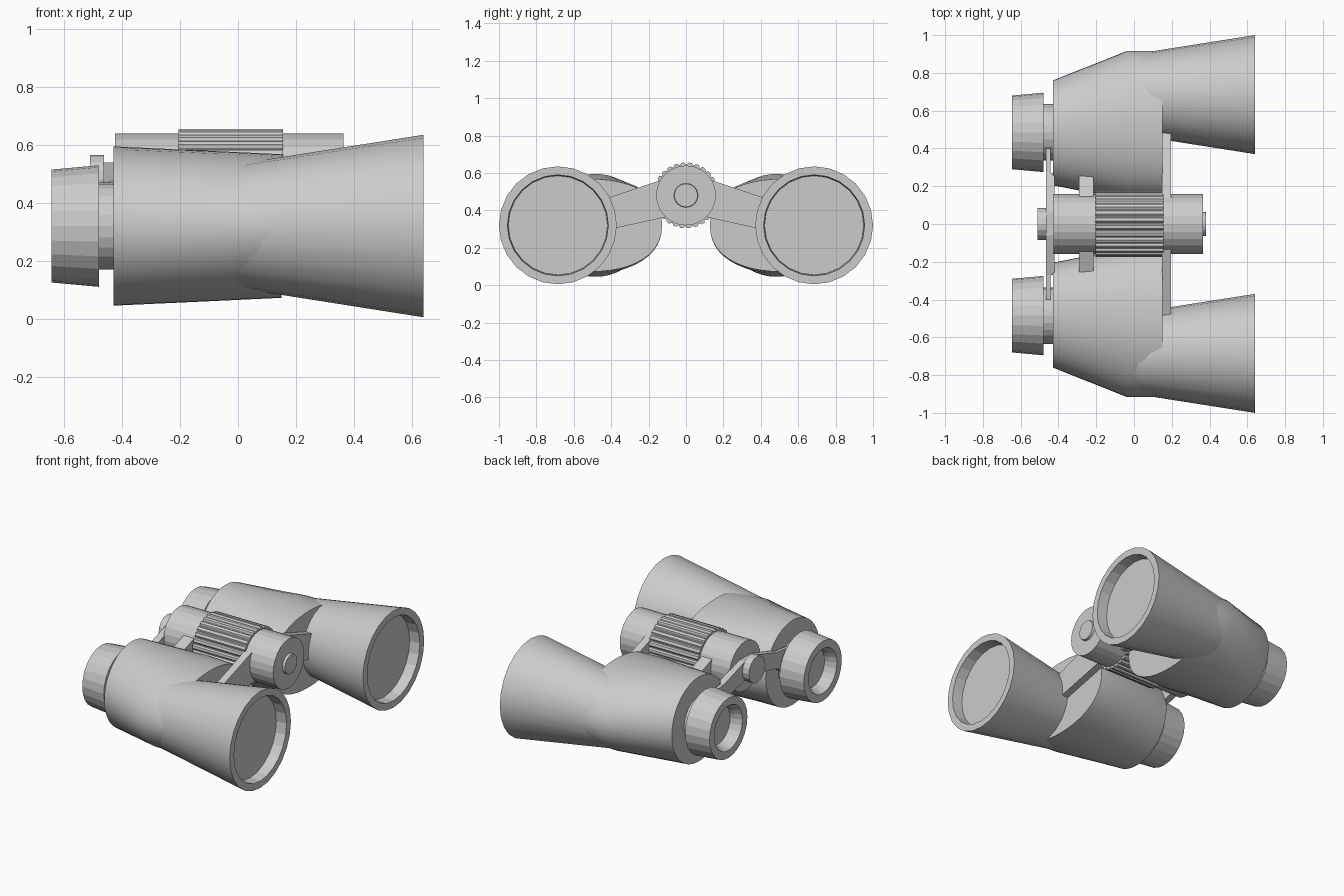
import bpy, bmesh
from math import sin, cos, pi, radians

if "Cube" in bpy.data.objects:
    bpy.data.objects.remove(bpy.data.objects["Cube"])

ZC = 0.32      # height of the optical axes
ZH = 0.48      # height of the central hinge


def finish(name, bm, mirror=False, smooth=None):
    bmesh.ops.recalc_face_normals(bm, faces=bm.faces)
    me = bpy.data.meshes.new(name)
    bm.to_mesh(me)
    bm.free()
    ob = bpy.data.objects.new(name, me)
    bpy.context.collection.objects.link(ob)
    if mirror:
        m = ob.modifiers.new("Mirror", 'MIRROR')
        m.use_axis = (False, True, False)
        m.use_mirror_merge = False
    return ob


def loft(name, sections, mirror=False, smooth=()):
    """Skin closed rings of points; bands listed in smooth get smooth shading."""
    bm = bmesh.new()
    rings = [[bm.verts.new(p) for p in s] for s in sections]
    for k, (a, b) in enumerate(zip(rings, rings[1:])):
        for i in range(len(a)):
            j = (i + 1) % len(a)
            f = bm.faces.new((a[i], a[j], b[j], b[i]))
            f.smooth = k in smooth
    bm.faces.new(rings[0])
    bm.faces.new(rings[-1])
    return finish(name, bm, mirror)


def circle(x, r, y, z, n=24):
    return [(x, y + r * cos(2 * pi * i / n), z + r * sin(2 * pi * i / n)) for i in range(n)]


def lathe(name, profile, y, z, mirror=False, smooth=(), n=24):
    return loft(name, [circle(x, r, y, z, n) for x, r in profile], mirror, smooth)


def plate(name, x0, x1, outline, mirror=True):
    """Flat plate with a y-z outline, thick along x."""
    return loft(name, [[(x, y, z) for y, z in outline] for x in (x0, x1)], mirror)


def oval(x, y0, y1, rz, blunt, n=48):
    """Housing section, with a blunter inner side."""
    yc, ry, pts = (y0 + y1) / 2, (y1 - y0) / 2, []
    for i in range(n):
        c, s = cos(2 * pi * i / n), sin(2 * pi * i / n)
        e = 2 / blunt if c < 0 else 1
        sy = abs(c) ** e * (1 if c > 0 else -1)
        sz = abs(s) ** e * (1 if s > 0 else -1)
        pts.append((x, yc + ry * sy, ZC + rz * sz))
    return pts


# Prism housings
loft("prism_housing", [oval(-0.43, 0.205, 0.76, 0.275, 2),
                       oval(-0.04, 0.128, 0.915, 0.257, 2.25),
                       oval(0.15, 0.128, 0.915, 0.248, 2.25)], True, (0, 1))

# Objective barrels with recessed lens
lathe("objective_barrel", [(-0.04, 0.208), (0.64, 0.315), (0.64, 0.27), (0.57, 0.265)],
      0.685, ZC, True, (0,))

# Eyepieces with recessed lens, and their necks
lathe("eyepiece", [(-0.48, 0.15), (-0.48, 0.21), (-0.645, 0.195), (-0.645, 0.145),
                   (-0.60, 0.125), (-0.57, 0.125)], 0.485, ZC, True)
lathe("eyepiece_neck", [(-0.49, 0.15), (-0.42, 0.15)], 0.485, ZC, True)

# Central hinge tube with end cap and rear knob
lathe("hinge_tube", [(-0.425, 0.16), (0.365, 0.16)], 0, ZH)
lathe("hinge_cap", [(0.36, 0.065), (0.382, 0.062)], 0, ZH)
lathe("rear_shaft", [(-0.47, 0.06), (-0.42, 0.06)], 0, ZH)
lathe("rear_knob", [(-0.512, 0.085), (-0.462, 0.085)], 0, ZH, n=16)

# Ribbed focus wheel
TEETH = 28
ribs = []
for i in range(TEETH):
    for frac, r in ((0, 0.166), (0.22, 0.176), (0.62, 0.176), (0.84, 0.166)):
        a = 2 * pi * (i + frac) / TEETH
        ribs.append((r * cos(a), ZH + r * sin(a)))
plate("focus_wheel", -0.205, 0.155, ribs, False)

# Arms joining hinge to the barrels, housings and eyepieces
plate("front_arm", 0.148, 0.197, [(0.08, 0.58), (0.49, 0.443), (0.49, 0.28), (0.08, 0.37)])
plate("middle_arm", -0.29, -0.215, [(0.10, 0.56), (0.265, 0.50), (0.265, 0.42), (0.10, 0.46)])
plate("eyepiece_arm", -0.465, -0.442, [(0.0, 0.54), (0.06, 0.54), (0.27, 0.475), (0.40, 0.46),
                                       (0.40, 0.27), (0.27, 0.37), (0.06, 0.42), (0.0, 0.42)])
plate("arm_brace", -0.445, -0.42, [(0.0, 0.54), (0.06, 0.54), (0.27, 0.475),
                                   (0.27, 0.37), (0.06, 0.42), (0.0, 0.42)])
